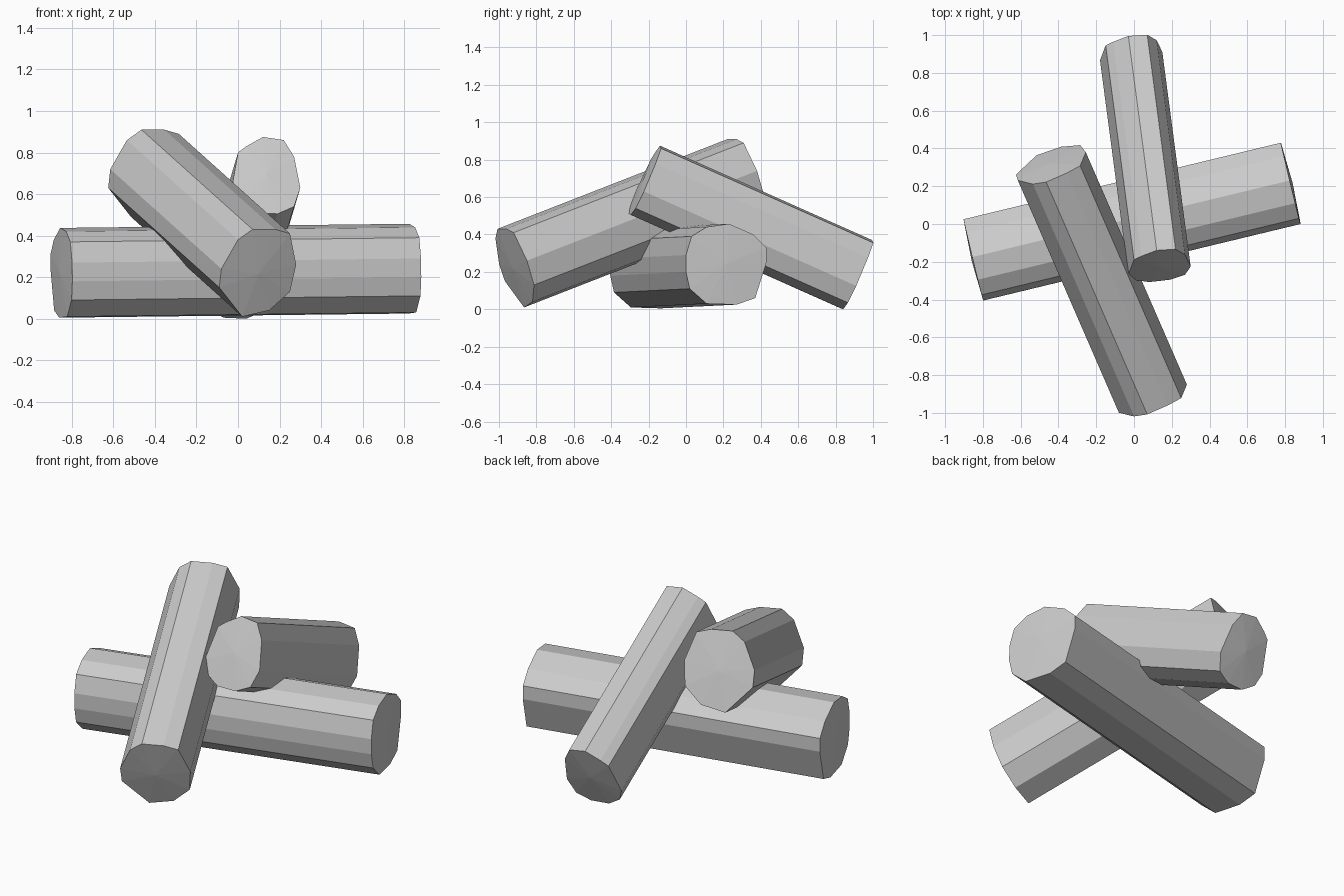
import bpy
import bmesh
from mathutils import Vector

default_cube = bpy.data.objects.get("Cube")
if default_cube:
    bpy.data.objects.remove(default_cube, do_unlink=True)

GREY = (0.6, 0.6, 0.6, 1.0)
stone_grey = bpy.data.materials.new("plain_grey")
stone_grey.use_nodes = True
stone_grey.diffuse_color = GREY
stone_grey.node_tree.nodes["Principled BSDF"].inputs["Base Color"].default_value = GREY


def make_log(name, start, end, outline, plane_axis, bulge=0.01):
    """Sweep a rough outline along a straight axis, with both ends cut square.

    The outline is given in world coordinates as seen along plane_axis;
    its depth is solved so that the cut is perpendicular to the log.
    """
    start, end = Vector(start), Vector(end)
    run = end - start
    direction = run.normalized()
    others = [i for i in range(3) if i != plane_axis]

    ring = []
    for pair in outline:
        point = start.copy()
        for axis, value in zip(others, pair):
            point[axis] = value
        lean = (point - start).dot(direction)
        point[plane_axis] -= lean / direction[plane_axis]
        ring.append(point)

    bm = bmesh.new()
    near = [bm.verts.new(p) for p in ring]
    far = [bm.verts.new(p + run) for p in ring]
    near_tip = bm.verts.new(start - direction * bulge)
    far_tip = bm.verts.new(end + direction * bulge)
    count = len(ring)
    for i in range(count):
        j = (i + 1) % count
        bm.faces.new((near[i], near[j], far[j], far[i]))
        bm.faces.new((near[j], near[i], near_tip))
        bm.faces.new((far[i], far[j], far_tip))
    bmesh.ops.recalc_face_normals(bm, faces=bm.faces)

    mesh = bpy.data.meshes.new(name)
    bm.to_mesh(mesh)
    bm.free()
    mesh.materials.append(stone_grey)
    log = bpy.data.objects.new(name, mesh)
    bpy.context.collection.objects.link(log)
    return log


# Log lying across the ground, outlined at its left end as (y, z)
make_log(
    "base_log", (0.83, 0.215, 0.245), (-0.85, -0.19, 0.225),
    [(0, 0.29), (0.03, 0.39), (0.11, 0.44), (0.23, 0.457), (0.36, 0.4),
     (0.43, 0.33), (0.43, 0.25), (0.37, 0.06), (0.27, 0.025),
     (0.11, 0.03), (0.02, 0.11), (0, 0.2)],
    plane_axis=0)

# Log leaning on it from the front, outlined at its front end as (x, z)
make_log(
    "front_leaning_log", (0.095, -0.915, 0.22), (-0.44, 0.315, 0.7),
    [(-0.09, 0.15), (0.02, 0.01), (0.15, 0.04), (0.25, 0.13), (0.28, 0.26),
     (0.25, 0.41), (0.18, 0.43), (0.07, 0.43), (0, 0.38), (-0.08, 0.24)],
    plane_axis=1)

# Log leaning on it from the back, outlined at its raised end as (x, z)
make_log(
    "back_leaning_log", (0.135, -0.22, 0.69), (-0.015, 0.915, 0.185),
    [(-0.03, 0.63), (0, 0.8), (0.04, 0.83), (0.12, 0.875), (0.22, 0.86),
     (0.27, 0.78), (0.3, 0.63), (0.27, 0.54), (0.19, 0.505),
     (0.08, 0.51), (0, 0.56)],
    plane_axis=1)
